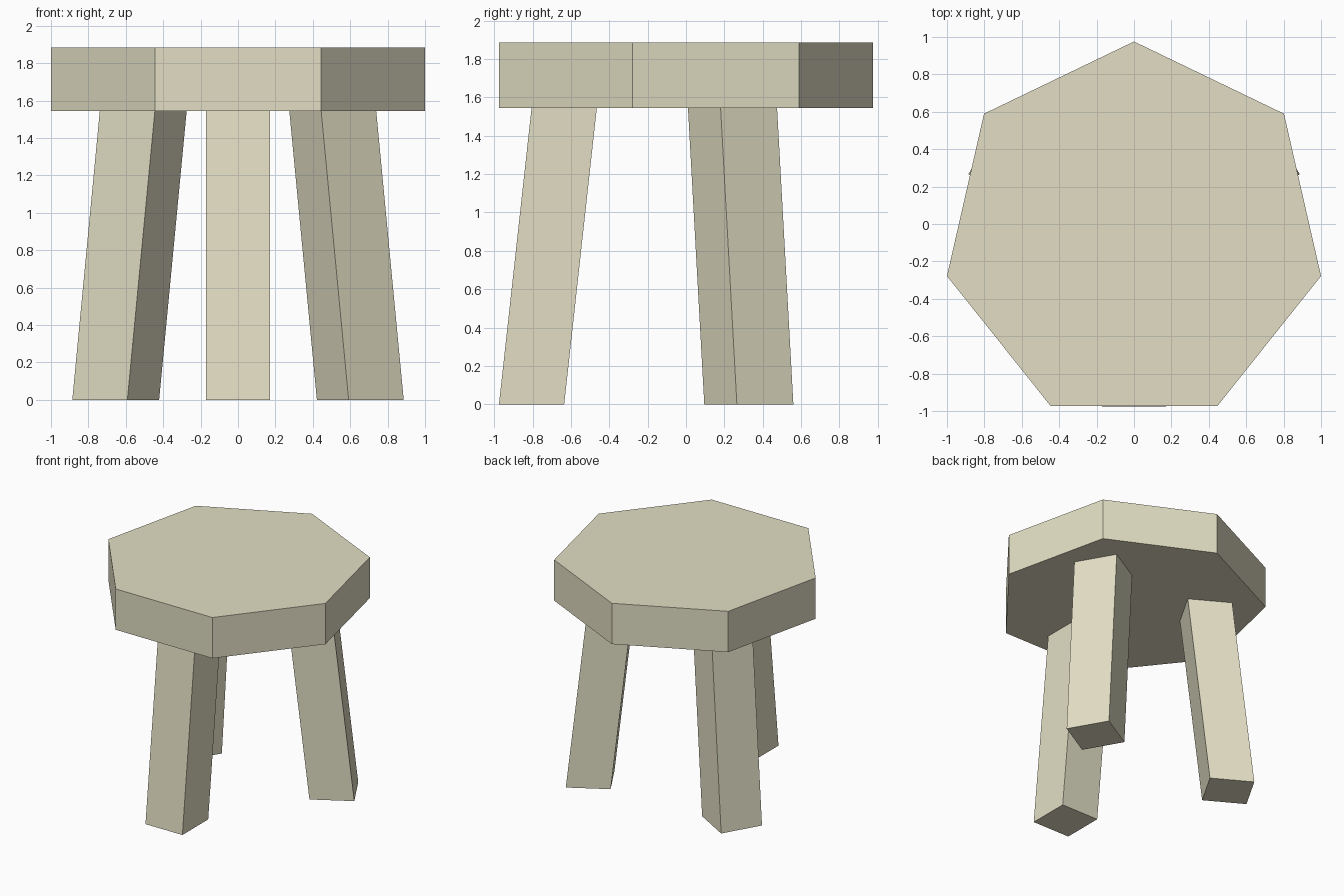
import bpy, bmesh
from math import sin, cos, pi, radians
from mathutils import Matrix, Vector

if "Cube" in bpy.data.objects:
    bpy.data.objects.remove(bpy.data.objects["Cube"])

CENTRE = Vector((0, -0.05, 0))
SEAT_BOTTOM, SEAT_TOP = 1.545, 1.885

wood = bpy.data.materials.new("pale_wood")
wood.diffuse_color = (0.76, 0.73, 0.55, 1)
wood.use_nodes = True
wood.node_tree.nodes["Principled BSDF"].inputs["Base Color"].default_value = wood.diffuse_color


def prism(name, bottom, top):
    """Closed solid between two matching outlines, flat shaded."""
    bm = bmesh.new()
    low = [bm.verts.new(p) for p in bottom]
    high = [bm.verts.new(p) for p in top]
    bm.faces.new(low[::-1])
    bm.faces.new(high)
    n = len(low)
    for i in range(n):
        j = (i + 1) % n
        bm.faces.new((low[i], low[j], high[j], high[i]))
    bmesh.ops.recalc_face_normals(bm, faces=bm.faces)
    mesh = bpy.data.meshes.new(name)
    bm.to_mesh(mesh)
    bm.free()
    mesh.materials.append(wood)
    obj = bpy.data.objects.new(name, mesh)
    bpy.context.collection.objects.link(obj)
    return obj


# Seven-sided seat with one corner at the back
def heptagon(z, radius=1.0257):
    return [CENTRE + Vector((-radius * sin(2 * pi * i / 7),
                             radius * cos(2 * pi * i / 7), z)) for i in range(7)]


prism("seat", heptagon(SEAT_BOTTOM), heptagon(SEAT_TOP))


# Square leg sections, leaning inward towards the seat
def leg_section(angle, radius, z, half=0.17):
    turn = Matrix.Rotation(radians(angle), 3, 'Z')
    corners = ((-half, -half), (half, -half), (half, half), (-half, half))
    return [CENTRE + turn @ Vector((x, y - radius, z)) for x, y in corners]


for name, angle in (("front_leg", 0), ("back_right_leg", 120), ("back_left_leg", 240)):
    prism(name, leg_section(angle, 0.755, 0), leg_section(angle, 0.585, SEAT_BOTTOM))
